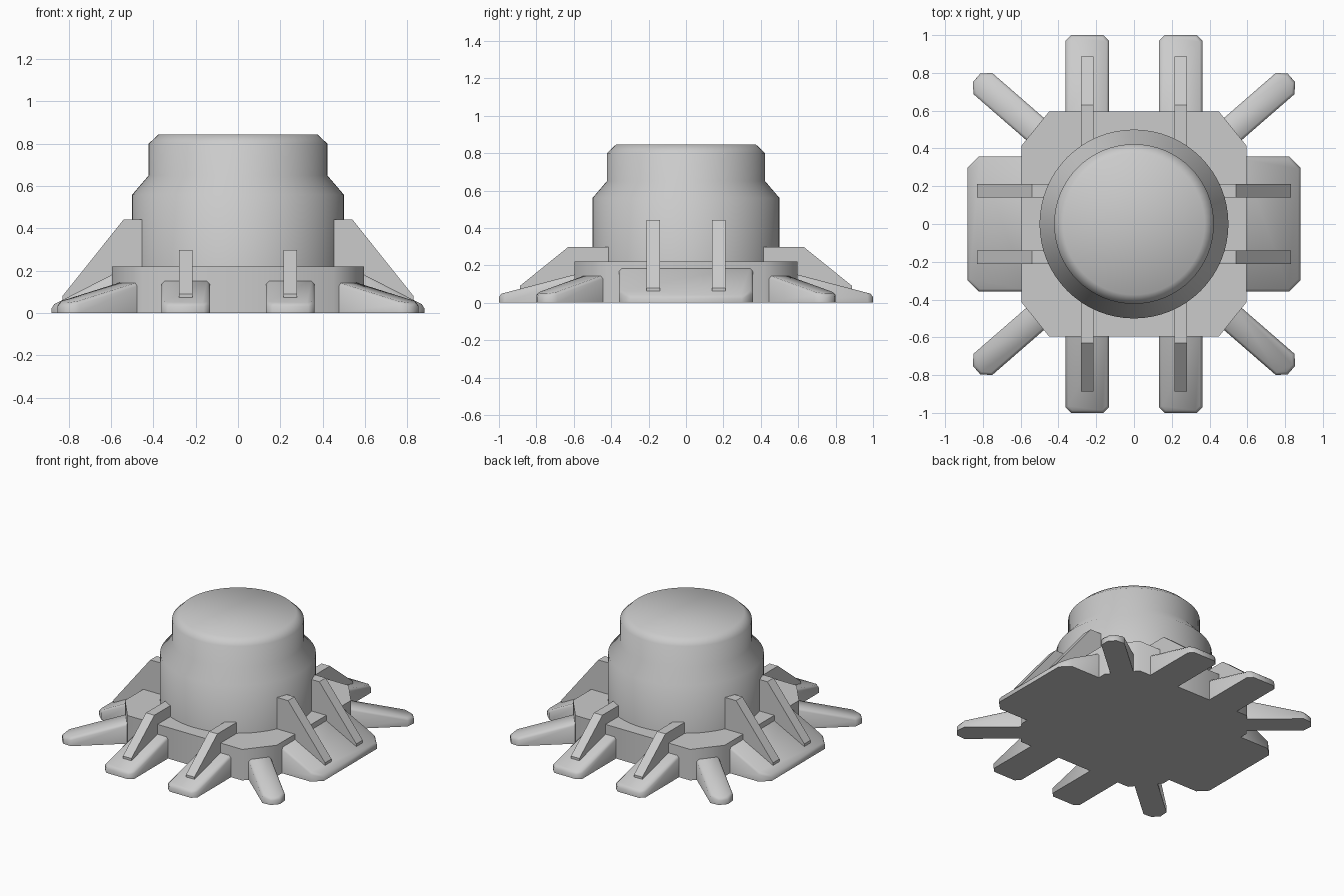
import bpy, bmesh, math
from mathutils import Matrix

cube = bpy.data.objects.get("Cube")
if cube:
    bpy.data.objects.remove(cube, do_unlink=True)

grey = bpy.data.materials.new("plain_grey")
grey.use_nodes = True
grey.diffuse_color = (0.6, 0.6, 0.6, 1)
grey.node_tree.nodes["Principled BSDF"].inputs["Base Color"].default_value = (0.6, 0.6, 0.6, 1)


def finish(name, bm, angle=50):
    bmesh.ops.recalc_face_normals(bm, faces=bm.faces)
    mesh = bpy.data.meshes.new(name)
    bm.to_mesh(mesh)
    bm.free()
    mesh.materials.append(grey)
    obj = bpy.data.objects.new(name, mesh)
    bpy.context.collection.objects.link(obj)
    bpy.ops.object.select_all(action='DESELECT')
    obj.select_set(True)
    bpy.context.view_layer.objects.active = obj
    bpy.ops.object.shade_smooth_by_angle(angle=math.radians(angle))
    return obj


def prism(low, high):
    """Solid between two matching rings; returns the bmesh and its upper face."""
    bm = bmesh.new()
    a = [bm.verts.new(p) for p in low]
    b = [bm.verts.new(p) for p in high]
    bm.faces.new(a[::-1])
    top = bm.faces.new(b)
    n = len(a)
    for i in range(n):
        j = (i + 1) % n
        bm.faces.new((a[i], a[j], b[j], b[i]))
    return bm, top


def leg(name, start, end, half, z_in, z_out, cut, place):
    """Sloping foot along +x, with clipped tip corners and softened top edges."""
    plan = [(start, -half), (end - cut, -half), (end, cut - half),
            (end, half - cut), (end - cut, half), (start, half)]
    slope = (z_out - z_in) / (end - start)
    bm, top = prism([(x, y, 0) for x, y in plan],
                    [(x, y, z_in + slope * (x - start)) for x, y in plan])
    bmesh.ops.recalc_face_normals(bm, faces=bm.faces)
    bmesh.ops.bevel(bm, geom=list(top.edges), offset=0.014, segments=1,
                    affect='EDGES', profile=0.5)
    bm.transform(place)
    finish(name, bm)


def fin(name, profile, half, place):
    """Upright rib: an x/z profile given thickness in y."""
    bm, _ = prism([(x, -half, z) for x, z in profile],
                  [(x, half, z) for x, z in profile])
    bm.transform(place)
    finish(name, bm, 30)


# Round tower: turned profile
profile = [(0.5, 0.1), (0.5, 0.56), (0.423, 0.65), (0.423, 0.8), (0.375, 0.845)]
bm = bmesh.new()
rings = []
sides = 64
for r, z in profile:
    rings.append([bm.verts.new((r * math.cos(math.tau * i / sides),
                                r * math.sin(math.tau * i / sides), z))
                  for i in range(sides)])
for lower, upper in zip(rings, rings[1:]):
    for i in range(sides):
        j = (i + 1) % sides
        bm.faces.new((lower[i], lower[j], upper[j], upper[i]))
bm.faces.new(rings[0][::-1])
bm.faces.new(rings[-1])
finish("tower", bm)

# Eight-sided base slab
corner = [(0.595, -0.415), (0.595, 0.415), (0.45, 0.595), (-0.45, 0.595)]
plan = corner + [(-x, -y) for x, y in corner]
bm, _ = prism([(x, y, 0) for x, y in plan], [(x, y, 0.22) for x, y in plan])
finish("base", bm, 60)

# Front and back feet with ribs
short_rib = [(0.4, 0.07), (0.4, 0.298), (0.63, 0.298), (0.888, 0.09), (0.888, 0.07)]
for end_name, turn in (("front", -90), ("back", 90)):
    for side_name, x in (("left", 0.247), ("right", -0.247)):
        place = Matrix.Translation((x, 0, 0)) @ Matrix.Rotation(math.radians(turn), 4, 'Z')
        leg(f"{end_name}_{side_name}_foot", 0.56, 1.0, 0.115, 0.16, 0.045, 0.03, place)
        fin(f"{end_name}_{side_name}_rib", short_rib, 0.033, place)

# Broad side feet, each with two tall ribs
tall_rib = [(0.45, 0.06), (0.45, 0.443), (0.54, 0.443), (0.83, 0.08), (0.83, 0.06)]
for side_name, turn in (("left", 0), ("right", 180)):
    place = Matrix.Rotation(math.radians(turn), 4, 'Z')
    leg(f"{side_name}_side_foot", 0.56, 0.882, 0.358, 0.2, 0.035, 0.06, place)
    for n, y in enumerate((-0.175, 0.175), 1):
        fin(f"{side_name}_side_rib_{n}", tall_rib, 0.036,
            place @ Matrix.Translation((0, y, 0)))

# Slim diagonal feet at the corners
for end_name, sy in (("front", -1), ("back", 1)):
    for side_name, sx in (("left", 1), ("right", -1)):
        angle = math.atan2(sy * math.sin(math.radians(41)),
                           sx * math.cos(math.radians(41)))
        place = (Matrix.Translation((sx * 0.825, sy * 0.765, 0))
                 @ Matrix.Rotation(angle, 4, 'Z'))
        leg(f"{end_name}_{side_name}_corner_foot", -0.45, 0.012, 0.075,
            0.155, 0.045, 0.045, place)
